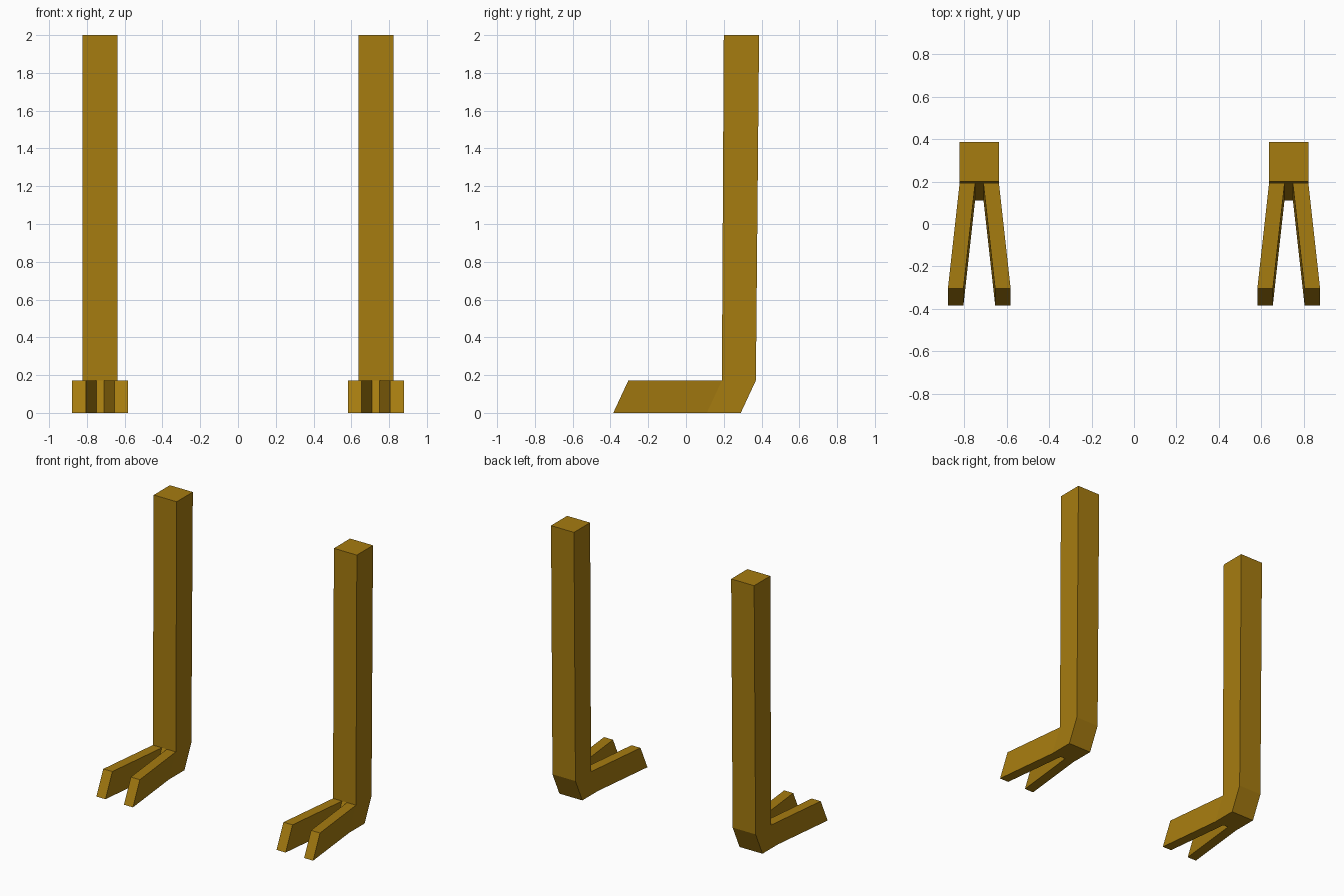
import bpy, bmesh
from mathutils import Vector

if "Cube" in bpy.data.objects:
    bpy.data.objects.remove(bpy.data.objects["Cube"])

CX, HALF, SLIT = 0.73, 0.093, 0.02   # leg centre, half width, half gap between toes
mat = bpy.data.materials.new("golden_brown")
mat.diffuse_color = (0.38, 0.2, 0.005, 1)
mat.use_nodes = True
mat.node_tree.nodes["Principled BSDF"].inputs["Base Color"].default_value = mat.diffuse_color

bm = bmesh.new()


def ring(z, front, back):
    pts = [(-HALF, back), (-HALF, front), (-SLIT, front),
           (SLIT, front), (HALF, front), (HALF, back)]
    return [bm.verts.new((CX + x, y, z)) for x, y in pts]


# Heel and upright shank: sole, ankle and top sections
rings = [ring(0, 0.11, 0.29), ring(0.172, 0.19, 0.37), ring(2, 0.2, 0.387)]
toes = []
for level, (lo, hi) in enumerate(zip(rings, rings[1:])):
    for i in range(6):
        j = (i + 1) % 6
        f = bm.faces.new((lo[i], lo[j], hi[j], hi[i]))
        if level == 0 and i in (1, 3):
            toes.append((f, -1 if i == 1 else 1))
bm.faces.new(rings[0][::-1])
bm.faces.new(rings[-1])

# Two splayed toes pulled forward from the heel
for face, side in toes:
    tip = bmesh.ops.extrude_discrete_faces(bm, faces=[face])["faces"][0]
    bmesh.ops.translate(bm, verts=tip.verts, vec=Vector((side * 0.055, -0.495, 0)))

bmesh.ops.recalc_face_normals(bm, faces=bm.faces)
mesh = bpy.data.meshes.new("legs")
bm.to_mesh(mesh)
bm.free()
mesh.materials.append(mat)
legs = bpy.data.objects.new("legs", mesh)
bpy.context.collection.objects.link(legs)

# Opposite leg
mirror = legs.modifiers.new("mirror", 'MIRROR')
mirror.use_axis = (True, False, False)
